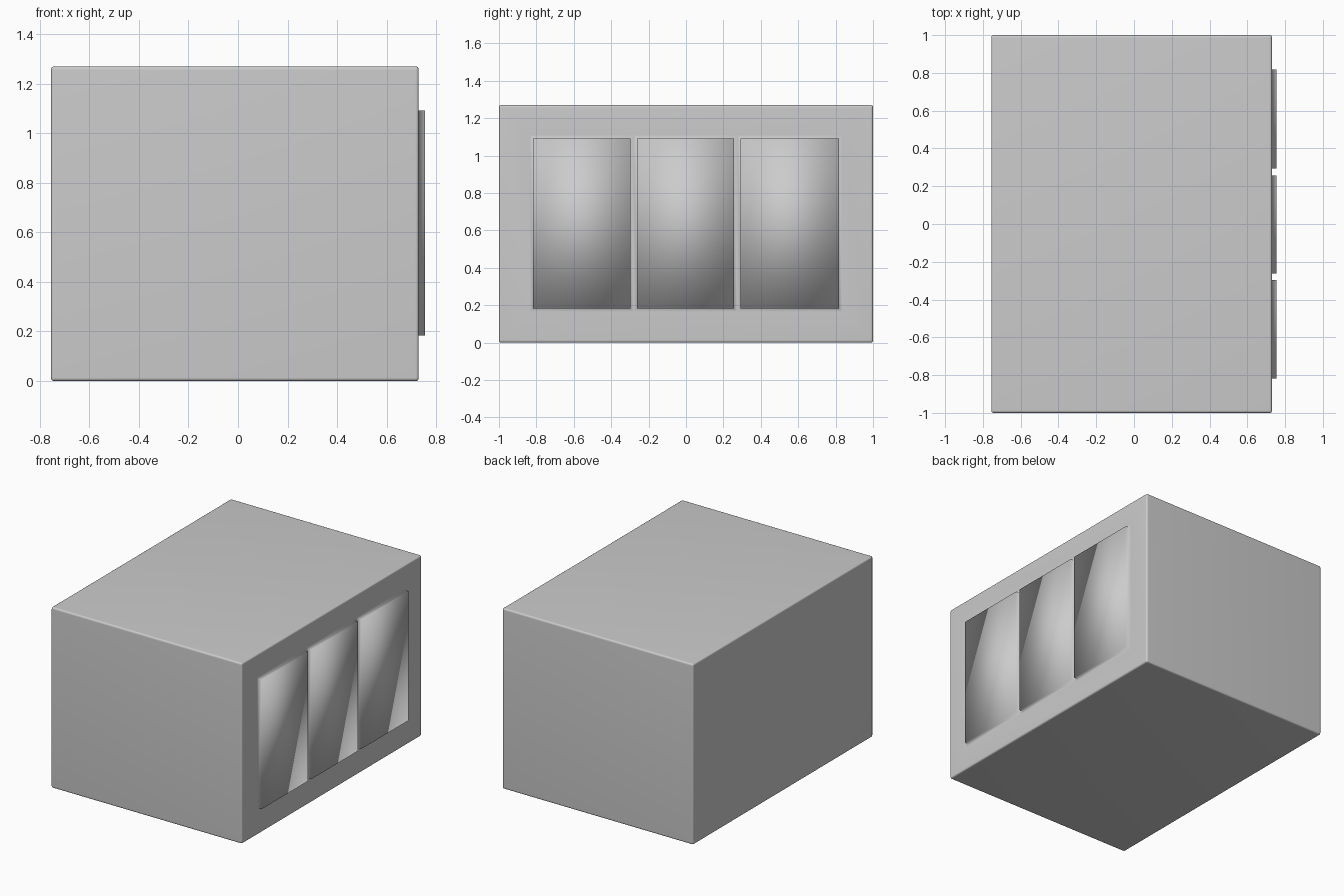
import bpy, bmesh
from mathutils import Vector

if "Cube" in bpy.data.objects:
    bpy.data.objects.remove(bpy.data.objects["Cube"])

X0, X1, H = -0.755, 0.73, 1.27
Y_EDGES = (-0.835, -0.28, 0.275, 0.835)   # column boundaries of the three panels
Z_EDGES = (0.165, 1.11)

# Cabinet body with softly rounded edges
bm = bmesh.new()
bmesh.ops.create_cube(bm, size=1)
for v in bm.verts:
    v.co = Vector((X0 if v.co.x < 0 else X1, v.co.y * 2, (v.co.z + 0.5) * H))
bmesh.ops.bevel(bm, geom=bm.edges[:], offset=0.014, segments=4, profile=0.6,
                affect='EDGES', clamp_overlap=True)

# Open the right side and rebuild it as a frame around three columns
side = max((f for f in bm.faces if f.normal.x > 0.99), key=lambda f: f.calc_area())
corner = {(v.co.y > 0, v.co.z > H / 2): v for v in side.verts}
bmesh.ops.delete(bm, geom=[side], context='FACES_ONLY')
low = [bm.verts.new((X1, y, Z_EDGES[0])) for y in Y_EDGES]
top = [bm.verts.new((X1, y, Z_EDGES[1])) for y in Y_EDGES]
a, b = corner[False, False], corner[True, False]
c, d = corner[True, True], corner[False, True]
bm.faces.new([a, b] + low[::-1])
bm.faces.new([b, c, top[-1], low[-1]])
bm.faces.new([c, d] + top)
bm.faces.new([d, a, low[0], top[0]])
columns = [bm.faces.new((low[i], low[i + 1], top[i + 1], top[i])) for i in range(3)]

# Raised panels: inset each column and pull it outwards
bm.normal_update()
bmesh.ops.inset_individual(bm, faces=columns, thickness=0.025)
for face in columns:
    new = bmesh.ops.extrude_discrete_faces(bm, faces=[face])["faces"][0]
    bmesh.ops.translate(bm, verts=new.verts[:], vec=(0.025, 0, 0))

bmesh.ops.recalc_face_normals(bm, faces=bm.faces[:])
for f in bm.faces:
    f.smooth = True
mesh = bpy.data.meshes.new("cabinet_with_panels")
bm.to_mesh(mesh)
bm.free()
obj = bpy.data.objects.new("cabinet_with_panels", mesh)
bpy.context.collection.objects.link(obj)
